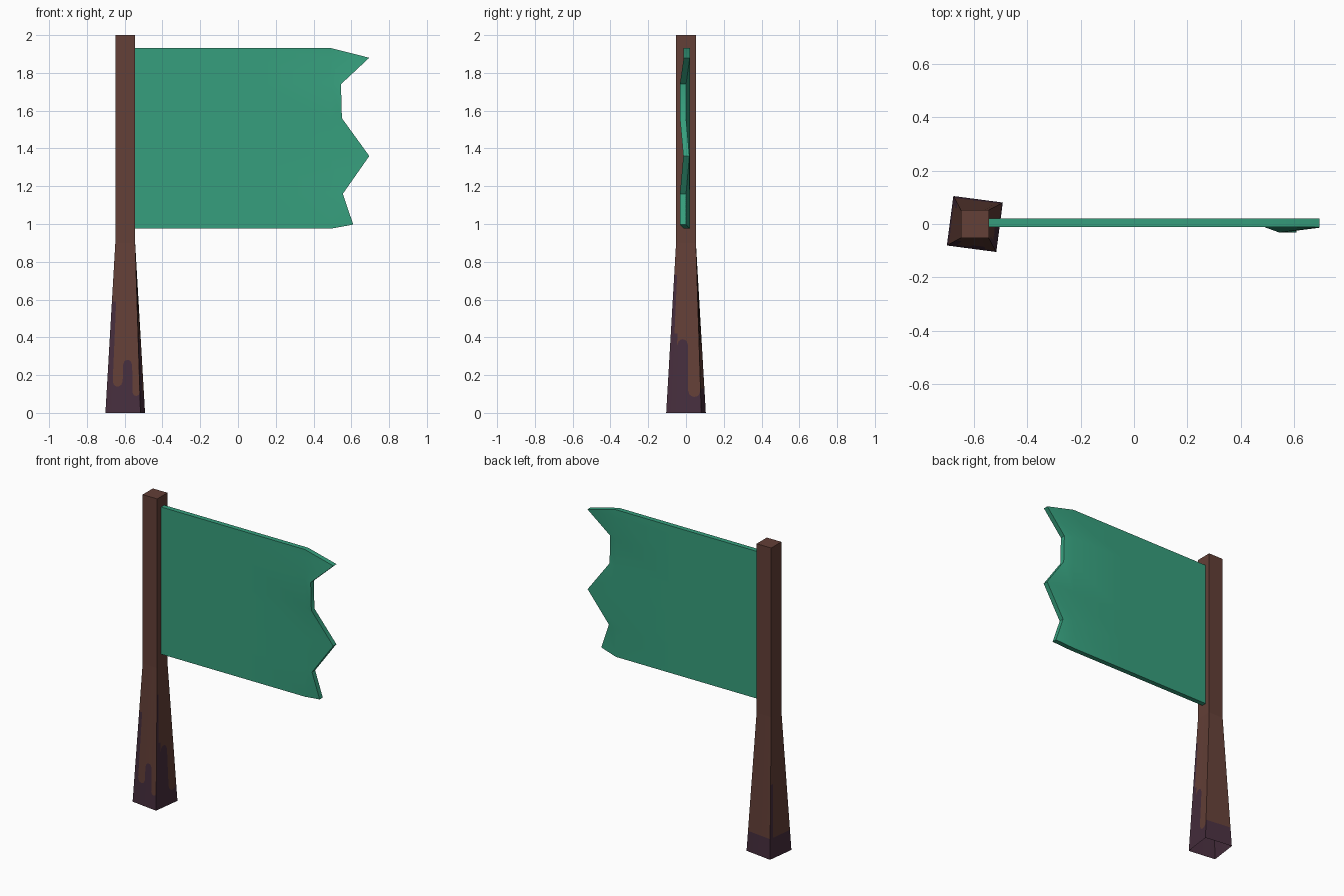
import bpy, bmesh, math
from mathutils import Vector

if "Cube" in bpy.data.objects:
    bpy.data.objects.remove(bpy.data.objects["Cube"])


def material(name, rgb):
    m = bpy.data.materials.new(name)
    m.diffuse_color = (*rgb, 1)
    m.use_nodes = True
    m.node_tree.nodes["Principled BSDF"].inputs["Base Color"].default_value = m.diffuse_color
    return m


brown = material("brown_wood", (0.125, 0.050, 0.038))
purple = material("dark_purple_stain", (0.062, 0.027, 0.047))
green = material("green_cloth", (0.037, 0.345, 0.205))


def finish(bm, name, mats):
    bmesh.ops.remove_doubles(bm, verts=bm.verts, dist=1e-5)
    me = bpy.data.meshes.new(name)
    bm.to_mesh(me)
    bm.free()
    for m in mats:
        me.materials.append(m)
    ob = bpy.data.objects.new(name, me)
    bpy.context.collection.objects.link(ob)
    return ob


# Pole: straight square shaft above a flared, slightly twisted foot, open below
CX, WAIST, TOP = -0.597, 0.9, 2.0


def square(half, z, turn):
    r = half * math.sqrt(2)
    return [Vector((CX + r * math.cos(math.radians(a + turn)),
                    r * math.sin(math.radians(a + turn)), z))
            for a in (225, 315, 45, 135)]


foot, waist, top = square(0.0935, 0, -7.5), square(0.0525, WAIST, 0), square(0.0525, TOP, 0)

# Stain drips per side (front, right, back, left): start, end, height, rounding
# rounding: 1 = stain rises to a round tip, -1 = bare wood dips to a round tip, 0 = flat
DRIPS = [
    [(0, 0.17, 0.59, 0), (0.17, 0.48, 0.14, -1), (0.48, 0.78, 0.28, 1), (0.78, 1, 0.09, -1)],
    [(0, 0.13, 0.73, 0), (0.13, 0.24, 0.42, 0), (0.24, 0.62, 0.39, 1), (0.62, 1, 0.085, -1)],
    [(0, 1, 0.13, 0)],
    [(0, 0.14, 0.47, 0), (0.14, 1, 0.13, 0)],
]
STEPS = 8

bm = bmesh.new()


def face(points, index):
    bm.faces.new([bm.verts.new(p) for p in points]).material_index = index


for i in range(4):
    j = (i + 1) % 4

    def at(u, z):
        return foot[i].lerp(foot[j], u).lerp(waist[i].lerp(waist[j], u), z / WAIST)

    for u0, u1, height, rounding in DRIPS[i]:
        radius = (u1 - u0) / 2 * 0.18

        def edge(k):
            t = 2 * k / STEPS - 1
            return height - rounding * radius * (1 - math.sqrt(max(0, 1 - t * t)))

        for k in range(STEPS):
            a, b = u0 + (u1 - u0) * k / STEPS, u0 + (u1 - u0) * (k + 1) / STEPS
            ha, hb = edge(k), edge(k + 1)
            face((at(a, 0), at(b, 0), at(b, hb), at(a, ha)), 1)
            face((at(a, ha), at(b, hb), at(b, WAIST), at(a, WAIST)), 0)
    face((waist[i], waist[j], top[j], top[i]), 0)
face(top, 0)
finish(bm, "pole", (brown, purple))

# Flag: flat cloth with a ragged, waving free edge; (x, z, y shift) of that edge
TAIL = [(0.495, 1.932, 0), (0.695, 1.88, 0), (0.545, 1.74, -0.02), (0.55, 1.56, -0.02),
        (0.695, 1.36, -0.002), (0.555, 1.16, -0.02), (0.61, 0.997, -0.02), (0.49, 0.975, 0)]
bm = bmesh.new()
for y, flip in ((-0.012, False), (0.02, True)):
    columns = [[bm.verts.new((x, y, z)) for _, z, _ in TAIL] for x in (-0.56, 0.1)]
    bend = [bm.verts.new((0.49, y, z)) for _, z, _ in TAIL]
    columns.append(bend)
    columns.append([bm.verts.new((x, y + s, z)) for x, z, s in TAIL])
    for left, right in zip(columns, columns[1:]):
        for k in range(len(TAIL) - 1):
            quad = [left[k], left[k + 1], right[k + 1], right[k]]
            bm.faces.new(quad[::-1] if flip else quad)
bmesh.ops.remove_doubles(bm, verts=bm.verts, dist=0.006)
# Rim joining front and back
rim = [e for e in bm.edges if e.is_boundary]
bmesh.ops.bridge_loops(bm, edges=rim)
bmesh.ops.recalc_face_normals(bm, faces=bm.faces)
flag = finish(bm, "flag", (green,))
bpy.ops.object.select_all(action='DESELECT')
flag.select_set(True)
bpy.context.view_layer.objects.active = flag
bpy.ops.object.shade_smooth_by_angle(angle=math.radians(40))
